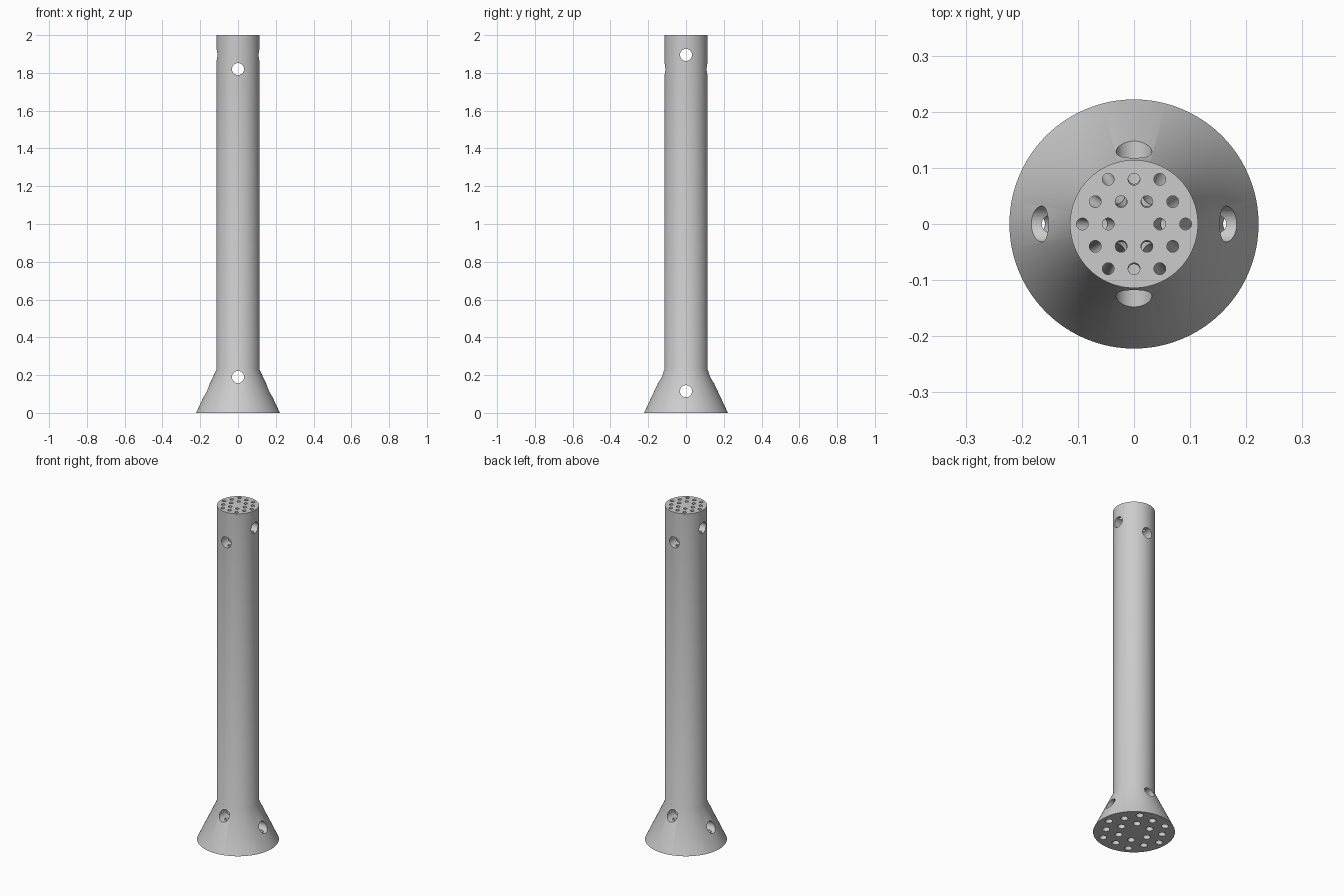
import bpy, bmesh, math
from mathutils import Vector

if "Cube" in bpy.data.objects:
    bpy.data.objects.remove(bpy.data.objects["Cube"])

KINK, R_TOP, R_BASE = 0.23, 0.114, 0.222
FLARE = R_BASE / R_TOP
PITCH, HOLE_R, BORE_R = 0.046, 0.0105, 0.032


def add_loft(bm, rings, sides):
    """Closed tube through (centre, radius) rings stacked along z."""
    loops = []
    for c, r in rings:
        loops.append([bm.verts.new(c + Vector((r * math.cos(a), r * math.sin(a), 0)))
                      for a in (2 * math.pi * i / sides for i in range(sides))])
    for lo, hi in zip(loops, loops[1:]):
        for i in range(sides):
            j = (i + 1) % sides
            bm.faces.new((lo[i], lo[j], hi[j], hi[i]))
    bm.faces.new(loops[0][::-1])
    bm.faces.new(loops[-1])


def make_object(name, bm):
    mesh = bpy.data.meshes.new(name)
    bm.to_mesh(mesh)
    bm.free()
    ob = bpy.data.objects.new(name, mesh)
    bpy.context.collection.objects.link(ob)
    return ob


# Solid column with a flared foot
bm = bmesh.new()
add_loft(bm, [(Vector((0, 0, 0)), R_BASE), (Vector((0, 0, KINK)), R_TOP),
              (Vector((0, 0, 2)), R_TOP)], 96)
column = make_object("flared_column", bm)

# Hexagonal set of long channels that spread out inside the foot
bm = bmesh.new()
for q in range(-2, 3):
    for r in range(-2, 3):
        if abs(q + r) > 2 or (q == 0 and r == 0):
            continue
        p = Vector((PITCH * (q + r / 2), PITCH * r * math.sqrt(3) / 2, 0))
        e = 0.02                                    # overshoot below the base
        s = FLARE + (FLARE - 1) * e / KINK
        add_loft(bm, [(p * s + Vector((0, 0, -e)), HOLE_R * s),
                      (p + Vector((0, 0, KINK)), HOLE_R),
                      (p + Vector((0, 0, 2.02)), HOLE_R)], 24)
cutters = [make_object("channel_cutter", bm)]

# Cross bores, alternating between the two horizontal axes
for axis, z in (("Y", 1.82), ("X", 1.895), ("Y", 0.19), ("X", 0.115)):
    bm = bmesh.new()
    add_loft(bm, [(Vector((0, 0, -0.4)), BORE_R), (Vector((0, 0, 0.4)), BORE_R)], 32)
    ob = make_object("bore_cutter", bm)
    ob.rotation_euler = (math.pi / 2, 0, 0) if axis == "Y" else (0, math.pi / 2, 0)
    ob.location.z = z
    cutters.append(ob)

bpy.context.view_layer.objects.active = column
column.select_set(True)
for c in cutters:
    c.hide_render = True
    mod = column.modifiers.new("cut", 'BOOLEAN')
    mod.operation, mod.solver, mod.object = 'DIFFERENCE', 'EXACT', c
    bpy.ops.object.modifier_apply(modifier=mod.name)
for c in cutters:
    bpy.data.objects.remove(c)

# Single grey finish
grey = bpy.data.materials.new("light grey")
grey.diffuse_color = (0.6, 0.6, 0.6, 1)
grey.use_nodes = True
grey.node_tree.nodes["Principled BSDF"].inputs["Base Color"].default_value = grey.diffuse_color
column.data.materials.clear()
column.data.materials.append(grey)
for o in bpy.context.selected_objects:
    o.select_set(o == column)
bpy.ops.object.shade_smooth_by_angle(angle=math.radians(30))
